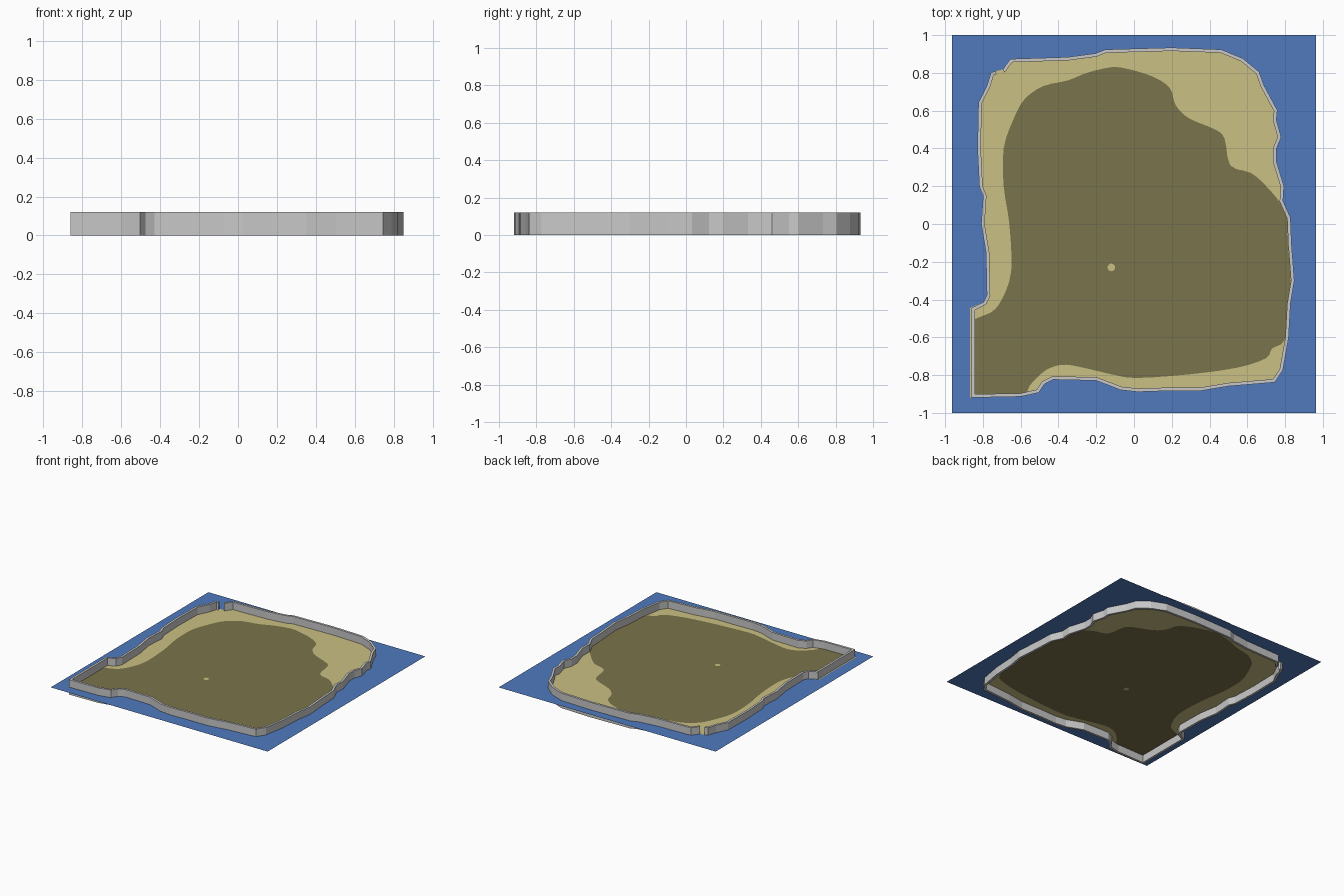
import bpy, bmesh, math
from mathutils import Vector

if "Cube" in bpy.data.objects:
    bpy.data.objects.remove(bpy.data.objects["Cube"])

SEA_Z, WALL_H, HALF = 0.06, 0.12, 0.009

# Wall centre line, counter-clockwise from the bottom left corner
COAST = [(-.85,-.91),(-.6,-.905),(-.51,-.885),(-.48,-.84),(-.43,-.815),(-.2,-.82),(-.12,-.85),
         (-.07,-.87),(.02,-.88),(.17,-.875),(.35,-.875),(.5,-.85),(.74,-.83),(.78,-.77),(.81,-.6),
         (.82,-.42),(.84,-.3),(.825,-.1),(.82,.03),(.78,.12),(.785,.2),(.745,.33),(.745,.4),
         (.77,.46),(.745,.55),(.75,.6),(.68,.73),(.655,.8),(.57,.87),(.46,.915),(.2,.925),
         (-.15,.915),(-.2,.895),(-.35,.875),(-.65,.865),(-.69,.81),(-.73,.80),(-.75,.795),
         (-.77,.73),(-.815,.64),(-.82,.4),(-.81,.2),(-.79,.15),(-.8,0),(-.775,-.15),(-.77,-.38),
         (-.79,-.42),(-.85,-.45)]
GAP = COAST.index((-.69, .81))      # wall segment left open

# Edge of the inland ground
INLAND = [(-.86,-.905),(-.57,-.9),(-.555,-.86),(-.5,-.8),(-.44,-.76),(-.36,-.745),(-.25,-.765),
          (-.1,-.8),(.02,-.815),(.3,-.795),(.55,-.76),(.7,-.71),(.73,-.66),(.8,-.61),(.812,-.42),
          (.83,-.3),(.815,-.1),(.81,.03),(.775,.11),(.7,.2),(.62,.27),(.51,.31),(.48,.45),
          (.43,.5),(.29,.56),(.22,.63),(.19,.72),(.1,.78),(-.03,.82),(-.12,.83),(-.25,.8),
          (-.35,.76),(-.48,.73),(-.58,.66),(-.64,.55),(-.69,.4),(-.69,.2),(-.66,0),(-.65,-.25),
          (-.7,-.4),(-.76,-.47),(-.86,-.51)]


def material(name, rgb):
    m = bpy.data.materials.new(name)
    m.diffuse_color = (*rgb, 1)
    m.use_nodes = True
    m.node_tree.nodes["Principled BSDF"].inputs["Base Color"].default_value = m.diffuse_color
    return m


def finish(name, bm, mat):
    me = bpy.data.meshes.new(name)
    bm.to_mesh(me)
    bm.free()
    me.materials.append(mat)
    ob = bpy.data.objects.new(name, me)
    bpy.context.collection.objects.link(ob)
    return ob


def offset(loop, d):
    """Move a closed counter-clockwise loop outward by d."""
    out, n = [], len(loop)
    for i in range(n):
        p = Vector(loop[i])
        a = (p - Vector(loop[i - 1])).normalized()
        b = (Vector(loop[(i + 1) % n]) - p).normalized()
        t = (a + b).normalized()
        out.append(p + Vector((t.y, -t.x)) * d / max(.6, t.dot(a)))
    return out


def smooth(loop, steps=3):
    """Catmull-Rom resampling, keeping the square corner at the start straight."""
    pts, n = [Vector(p) for p in loop], len(loop)
    out = []
    for i in range(n):
        p0, p1, p2, p3 = (pts[(i + k) % n] for k in (-1, 0, 1, 2))
        if i in (0, 1, n - 2, n - 1):
            out.append(p1)
            continue
        for s in range(steps):
            t = s / steps
            out.append(.5 * (2 * p1 + (p2 - p0) * t + (2 * p0 - 5 * p1 + 4 * p2 - p3) * t * t
                             + (3 * p1 - p0 - 3 * p2 + p3) * t ** 3))
    return out


def sheet(name, loops, mat):
    """Flat sheet: first loop is the outline, the others are holes."""
    bm = bmesh.new()
    edges = []
    for loop in loops:
        vs = [bm.verts.new((p[0], p[1], SEA_Z)) for p in loop]
        edges += [bm.edges.new((vs[i - 1], vs[i])) for i in range(len(vs))]
    bmesh.ops.triangle_fill(bm, edges=edges, use_beauty=True, normal=(0, 0, 1))
    for f in bm.faces:
        f.normal_update()
        if f.normal.z < 0:
            f.normal_flip()
    return finish(name, bm, mat)


blue = material("sea blue", (.08, .195, .515))
sand = material("sand", (.59, .527, .223))
olive = material("olive ground", (.195, .174, .069))
grey = material("wall grey", (.58, .58, .58))

# Flat ground sheets; the land pokes out a little beyond the wall at the lower left
shore = [(p.x - (.01 if p.x < -.84 else 0), p.y) for p in offset(COAST, HALF)]
inland = smooth(INLAND)
pond = [(-.12 + .021 * math.cos(k * math.pi / 4), -.23 + .021 * math.sin(k * math.pi / 4))
        for k in range(8)]
sea = [(-.963, -1), (.963, -1), (.963, 1), (-.963, 1)]
sheet("sea", [sea, shore], blue)
sheet("beach", [shore, inland], sand)
sheet("inland_ground", [inland, pond], olive)
sheet("sand_spot", [pond], sand)

# Coastal wall, passing through the ground sheet, with one open gap
bm = bmesh.new()
outer, inner = offset(COAST, HALF), offset(COAST, -HALF)
rings = [[bm.verts.new((p.x, p.y, z)) for p, z in
          ((o, 0), (o, WALL_H), (i, WALL_H), (i, 0))] for o, i in zip(outer, inner)]
n = len(rings)
for i in range(n):
    a, b = rings[i], rings[(i + 1) % n]
    if i == GAP:
        bm.faces.new(a)
        bm.faces.new(b)
        continue
    for k in range(4):
        j = (k + 1) % 4
        bm.faces.new((a[k], b[k], b[j], a[j]))
bmesh.ops.recalc_face_normals(bm, faces=bm.faces)
finish("coastal_wall", bm, grey)
